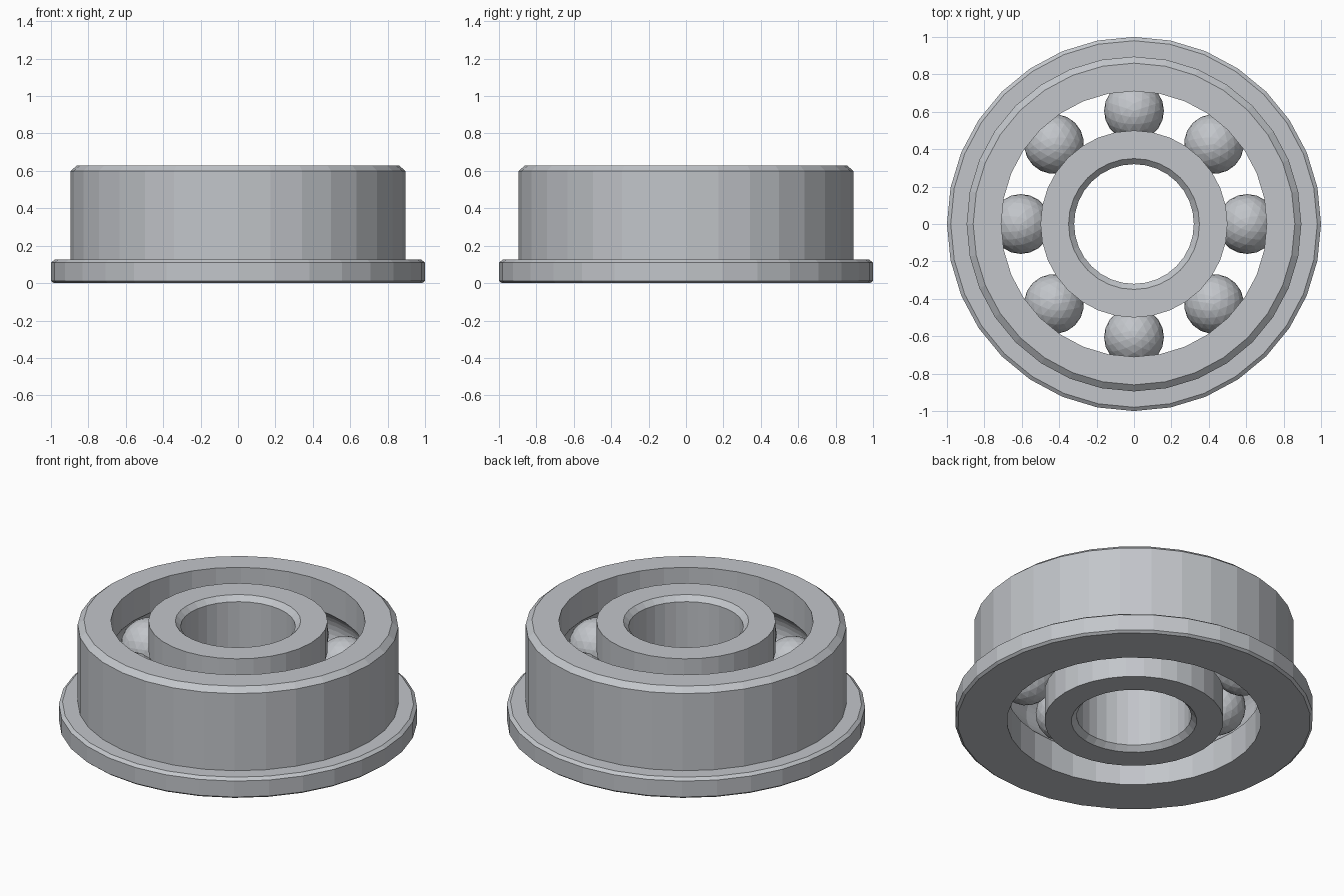
import bpy, bmesh, math
from mathutils import Matrix

cube = bpy.data.objects.get("Cube")
if cube:
    bpy.data.objects.remove(cube, do_unlink=True)

SIDES = 32
HEIGHT = 0.63
MID = HEIGHT / 2
TRACK = 0.605      # radius of the circle the balls run on
BALL = 0.16
GROOVE = 0.165

steel = bpy.data.materials.new("brushed steel grey")
steel.use_nodes = True
colour = (0.54, 0.56, 0.59, 1)
steel.diffuse_color = colour
steel.node_tree.nodes["Principled BSDF"].inputs["Base Color"].default_value = colour


def finish(name, bm):
    bmesh.ops.recalc_face_normals(bm, faces=bm.faces)
    mesh = bpy.data.meshes.new(name)
    bm.to_mesh(mesh)
    bm.free()
    mesh.materials.append(steel)
    obj = bpy.data.objects.new(name, mesh)
    bpy.context.collection.objects.link(obj)
    return obj


def lathe(name, profile):
    """Revolve a closed (radius, height) profile around z."""
    bm = bmesh.new()
    rings = []
    for i in range(SIDES):
        a = math.tau * i / SIDES
        rings.append([bm.verts.new((r * math.cos(a), r * math.sin(a), z)) for r, z in profile])
    n = len(profile)
    for i in range(SIDES):
        p, q = rings[i], rings[(i + 1) % SIDES]
        for j in range(n):
            k = (j + 1) % n
            bm.faces.new((p[j], q[j], q[k], p[k]))
    return finish(name, bm)


def groove(wall, steps=10):
    """Arc of the ball track cut into a wall radius, from top to bottom."""
    side = 1 if wall > TRACK else -1
    limit = math.acos(abs(wall - TRACK) / GROOVE)
    angles = [limit - 2 * limit * i / steps for i in range(steps + 1)]
    return [(TRACK + side * GROOVE * math.cos(a), MID + GROOVE * math.sin(a)) for a in angles]


# Outer ring with flange, chamfers and inner ball track
lathe("outer_ring", [
    (0.71, 0), (0.985, 0), (1, 0.012), (1, 0.11), (0.98, 0.125),
    (0.895, 0.125), (0.895, 0.6), (0.86, HEIGHT), (0.71, HEIGHT),
] + groove(0.71))

# Inner ring with chamfered bore and outer ball track
lathe("inner_ring", [
    (0.35, 0), (0.32, 0.03), (0.32, HEIGHT - 0.03), (0.35, HEIGHT), (0.5, HEIGHT),
] + groove(0.5) + [(0.5, 0)])

# Balls spaced evenly around the track
for i in range(8):
    bm = bmesh.new()
    bmesh.ops.create_icosphere(bm, subdivisions=3, radius=BALL)
    place = Matrix.Rotation(math.tau * i / 8, 4, 'Z') @ Matrix.Translation((TRACK, 0, MID))
    bmesh.ops.transform(bm, matrix=place, verts=bm.verts)
    finish(f"ball_{i + 1}", bm)
